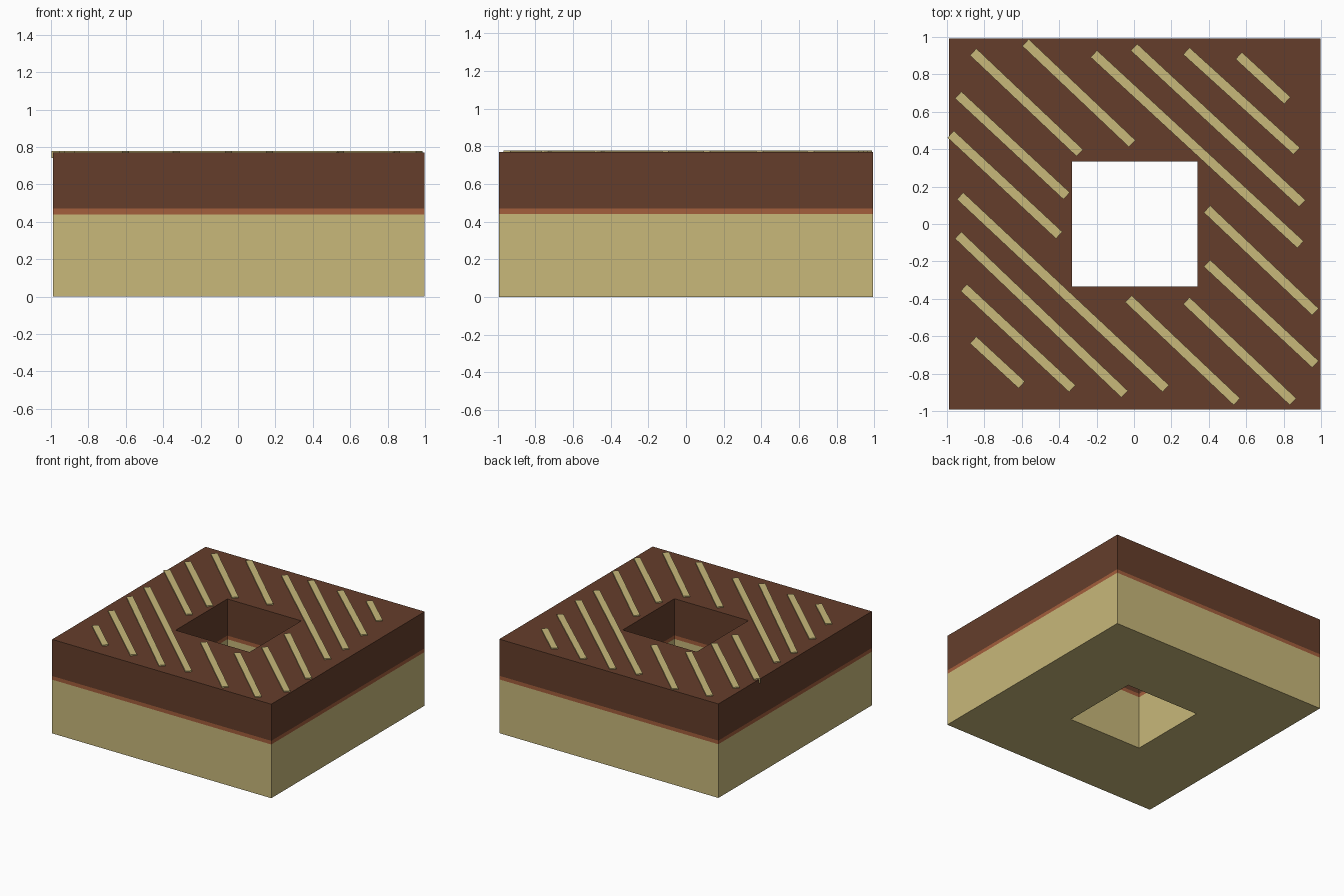
import bpy, bmesh, math
from mathutils import Matrix, Vector

if "Cube" in bpy.data.objects:
    bpy.data.objects.remove(bpy.data.objects["Cube"])

def material(name, rgb):
    m = bpy.data.materials.new(name)
    m.diffuse_color = (*rgb, 1)
    m.use_nodes = True
    m.node_tree.nodes["Principled BSDF"].inputs["Base Color"].default_value = m.diffuse_color
    return m

tan = material("biscuit tan", (0.578, 0.479, 0.195))
orange = material("caramel orange", (0.371, 0.112, 0.045))
brown = material("chocolate brown", (0.130, 0.048, 0.024))

def add_object(name, bm, mats):
    bmesh.ops.recalc_face_normals(bm, faces=bm.faces)
    mesh = bpy.data.meshes.new(name)
    bm.to_mesh(mesh)
    bm.free()
    for m in mats:
        mesh.materials.append(m)
    ob = bpy.data.objects.new(name, mesh)
    bpy.context.collection.objects.link(ob)
    return ob

# Square ring body: wall bands stacked by height, coloured tan / orange / brown
CX, OUTER, INNER = 0.004, 0.993, 0.335
LEVELS = (0, 0.44, 0.47, 0.77)
bm = bmesh.new()

def square(h, z):
    return [bm.verts.new((CX + sx * h, sy * h, z))
            for sx, sy in ((-1, -1), (1, -1), (1, 1), (-1, 1))]

def bridge(a, b, mat):
    for i in range(4):
        j = (i + 1) % 4
        bm.faces.new((a[i], a[j], b[j], b[i])).material_index = mat

outer = [square(OUTER, z) for z in LEVELS]
inner = [square(INNER, z) for z in LEVELS]
for k in range(3):
    bridge(outer[k], outer[k + 1], k)
    bridge(inner[k], inner[k + 1], k)
bridge(outer[0], inner[0], 0)
bridge(outer[3], inner[3], 2)
add_object("layered_square_ring", bm, (tan, orange, brown))

# Diagonal icing strips: start and end of each centre line
STRIPS = [
    (-.86, .92, -.29, .38), (-.58, .97, -.01, .43), (-.215, .91, .89, -.11),
    (.00, .945, .90, .11), (.28, .925, .87, .39), (.56, .90, .82, .66),
    (-.94, .69, -.36, .15), (-.98, .48, -.40, -.06), (-.93, .15, .17, -.88),
    (-.94, -.06, -.05, -.91), (-.91, -.34, -.33, -.88), (-.86, -.62, -.60, -.86),
    (.39, .08, .97, -.47), (.39, -.21, .97, -.75), (-.03, -.40, .55, -.95),
    (.28, -.41, .85, -.95)]
WIDTH, Z0, Z1 = 0.05, 0.74, 0.779
bm = bmesh.new()
for x0, y0, x1, y1 in STRIPS:
    d = Vector((x1 - x0, y1 - y0))
    place = (Matrix.Translation(((x0 + x1) / 2, (y0 + y1) / 2, (Z0 + Z1) / 2))
             @ Matrix.Rotation(math.atan2(d.y, d.x), 4, 'Z')
             @ Matrix.Diagonal((d.length, WIDTH, Z1 - Z0, 1)))
    bmesh.ops.create_cube(bm, size=1, matrix=place)
add_object("icing_strips", bm, (tan,))
